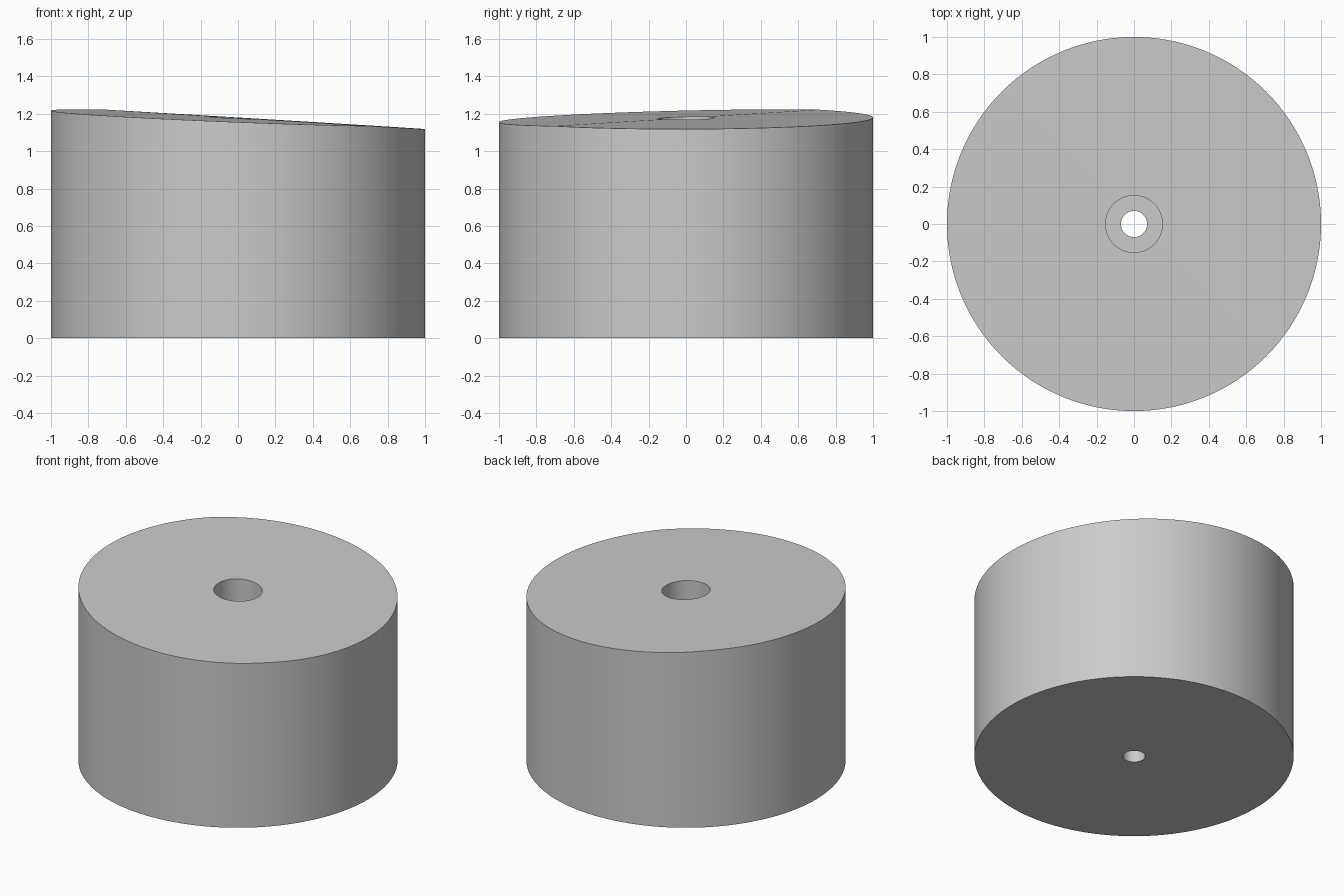
import bpy
import bmesh
import math

cube = bpy.data.objects.get("Cube")
if cube:
    bpy.data.objects.remove(cube, do_unlink=True)

SEGMENTS = 128
OUTER, BORE, HOLE = 1.0, 0.152, 0.07
BORE_FLOOR = 0.5


def roof(x, y):
    """Two sloping planes that meet in a shallow diagonal ridge."""
    return 1.178 + min(-0.06 * x + 0.002 * y, -0.039 * x + 0.023 * y)


def ring(bm, radius, height):
    """Circle of vertices; height is a number or a function of x and y."""
    verts = []
    for i in range(SEGMENTS):
        a = math.tau * i / SEGMENTS
        x, y = radius * math.cos(a), radius * math.sin(a)
        z = height(x, y) if callable(height) else height
        verts.append(bm.verts.new((x, y, z)))
    return verts


# Grey material
grey = bpy.data.materials.new("grey")
grey.use_nodes = True
colour = (0.6, 0.6, 0.6, 1.0)
grey.diffuse_color = colour
grey.node_tree.nodes["Principled BSDF"].inputs["Base Color"].default_value = colour

# Closed section: outer wall, sloped top, counterbore, floor, through hole
section = [(OUTER, 0), (OUTER, roof), (BORE, roof),
           (BORE, BORE_FLOOR), (HOLE, BORE_FLOOR), (HOLE, 0)]
bm = bmesh.new()
rings = [ring(bm, r, h) for r, h in section]
for k, lower in enumerate(rings):
    upper = rings[(k + 1) % len(rings)]
    for i in range(SEGMENTS):
        j = (i + 1) % SEGMENTS
        bm.faces.new((lower[i], lower[j], upper[j], upper[i]))
bmesh.ops.recalc_face_normals(bm, faces=bm.faces)

mesh = bpy.data.meshes.new("sloped_spacer")
bm.to_mesh(mesh)
bm.free()
mesh.materials.append(grey)
spacer = bpy.data.objects.new("sloped_spacer", mesh)
bpy.context.collection.objects.link(spacer)

# Smooth walls, with sharp rims and ridge
bpy.ops.object.select_all(action="DESELECT")
spacer.select_set(True)
bpy.context.view_layer.objects.active = spacer
bpy.ops.object.shade_smooth_by_angle(angle=math.radians(30))
for edge in mesh.edges:
    a, b = (mesh.vertices[v].co for v in edge.vertices)
    on_ridge = all(abs(p.x + p.y) < 0.001 and p.z > 1 for p in (a, b))
    if on_ridge:
        edge.use_edge_sharp = True
